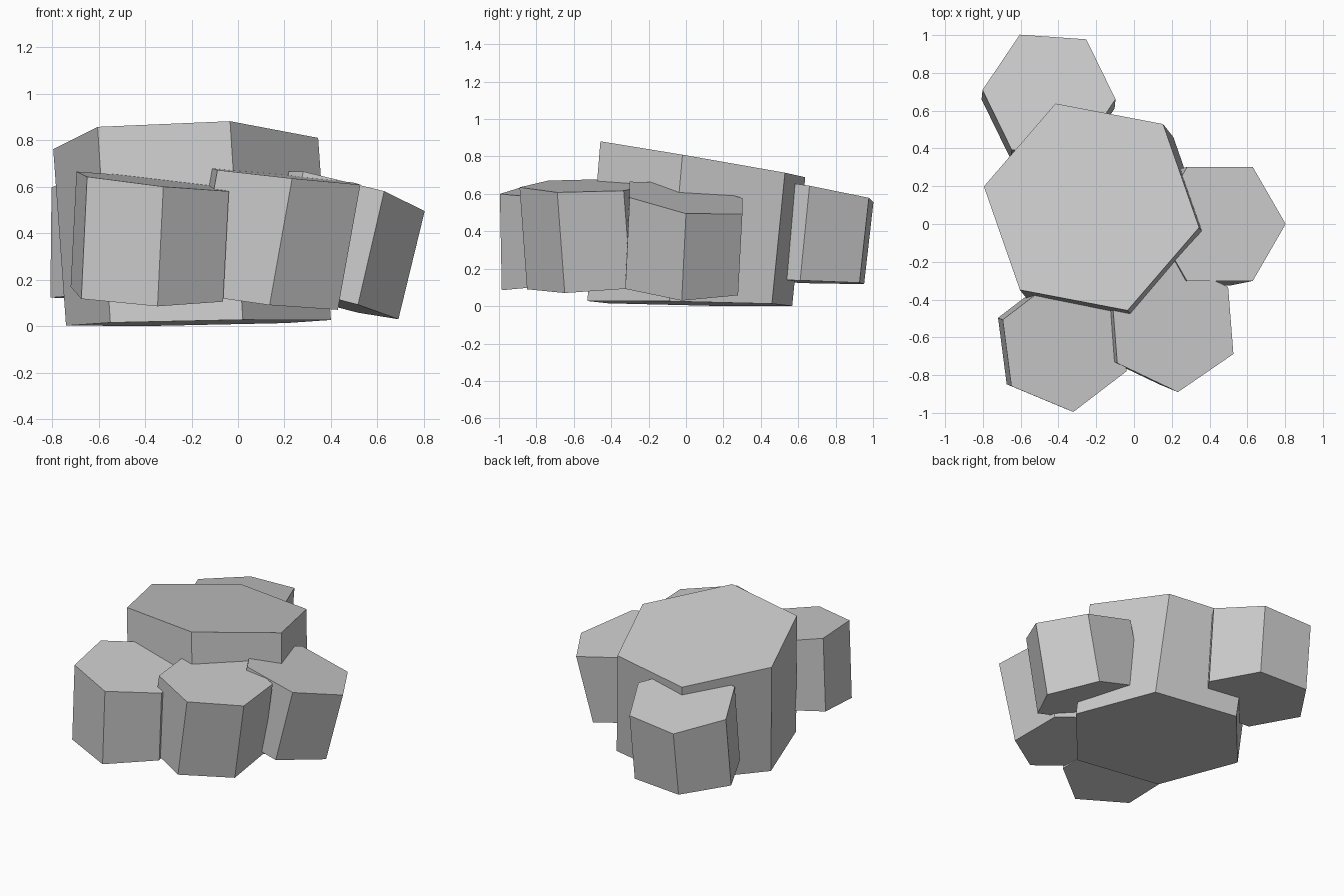
import bpy
import bmesh
import math

cube = bpy.data.objects.get("Cube")
if cube:
    bpy.data.objects.remove(cube, do_unlink=True)

# Single stone colour
stone = bpy.data.materials.new("light_grey_stone")
stone.use_nodes = True
colour = (0.6, 0.6, 0.6, 1)
stone.diffuse_color = colour
stone.node_tree.nodes["Principled BSDF"].inputs["Base Color"].default_value = colour


def hex_ring(bm, radius, turn, centre, slope):
    """Six vertices around a centre, on a plane sloping along x and y."""
    ring = []
    for i in range(6):
        a = math.radians(turn + 60 * i)
        dx, dy = radius * math.cos(a), radius * math.sin(a)
        z = centre[2] + slope[0] * dx + slope[1] * dy
        ring.append(bm.verts.new((centre[0] + dx, centre[1] + dy, z)))
    return ring


def stone_column(name, radius, turn, top, top_slope, lean, base_z, base_slope):
    """Leaning six-sided column with sloped ends."""
    bm = bmesh.new()
    upper = hex_ring(bm, radius, turn, top, top_slope)
    base = (top[0] + lean[0], top[1] + lean[1], base_z)
    lower = hex_ring(bm, radius, turn, base, base_slope)
    bm.faces.new(upper)
    bm.faces.new(lower[::-1])
    for i in range(6):
        j = (i + 1) % 6
        bm.faces.new((lower[i], lower[j], upper[j], upper[i]))
    bmesh.ops.recalc_face_normals(bm, faces=bm.faces)
    mesh = bpy.data.meshes.new(name)
    bm.to_mesh(mesh)
    bm.free()
    mesh.materials.append(stone)
    obj = bpy.data.objects.new(name, mesh)
    bpy.context.collection.objects.link(obj)
    return obj


# Large central column
stone_column("main_column", 0.58, -10.8, (-0.225, 0.09, 0.785), (0.01, -0.172),
             (0.055, -0.07), 0.014, (0.018, -0.018))

# Smaller columns leaning around it
stone_column("back_column", 0.353, -4, (-0.45, 0.685, 0.62), (0.055, -0.177),
             (-0.005, -0.05), 0.13, (0.02, -0.03))
stone_column("left_column", 0.348, 0, (0.455, 0, 0.579), (-0.243, -0.145),
             (-0.113, -0.023), 0.12, (-0.26, -0.057))
stone_column("front_right_column", 0.355, -22.6, (-0.367, -0.643, 0.622), (-0.109, 0.049),
             (-0.025, 0.01), 0.137, (-0.038, 0.143))
stone_column("front_column", 0.356, -25.5, (0.205, -0.535, 0.644), (-0.104, 0.017),
             (-0.097, 0.04), 0.115, (-0.111, 0.061))
